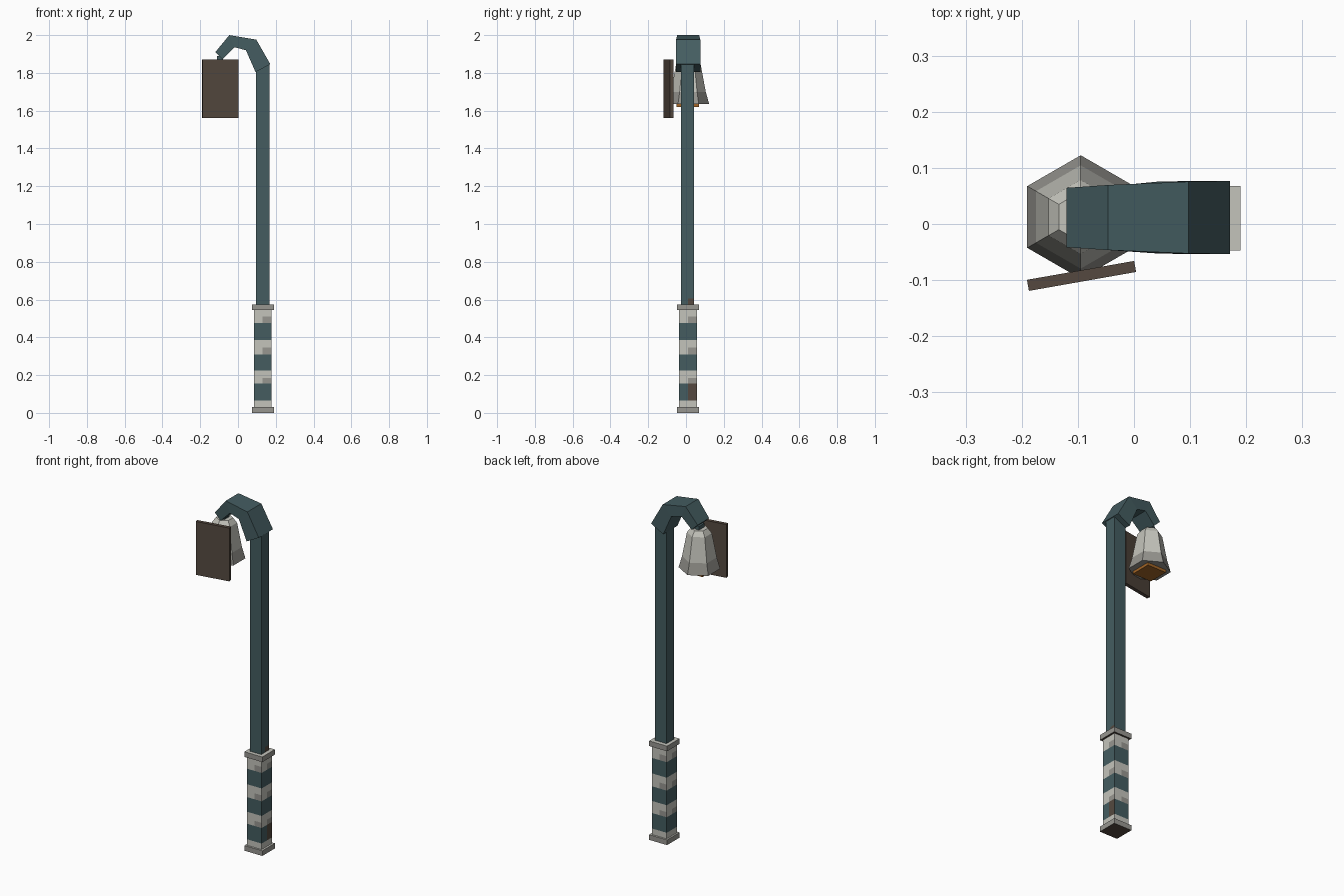
import bpy, bmesh, math
from mathutils import Vector, Matrix

old = bpy.data.objects.get("Cube")
if old:
    bpy.data.objects.remove(old, do_unlink=True)


def material(name, rgb):
    m = bpy.data.materials.new(name)
    m.use_nodes = True
    m.diffuse_color = (*rgb, 1)
    m.node_tree.nodes["Principled BSDF"].inputs["Base Color"].default_value = (*rgb, 1)
    return m


TEAL = material("dark_teal", (0.058, 0.108, 0.118))
LIGHT = material("light_grey", (0.55, 0.55, 0.50))
GREY = material("stone_grey", (0.31, 0.305, 0.28))
BROWN = material("dark_brown", (0.09, 0.066, 0.05))
AMBER = material("amber", (0.36, 0.13, 0.02))


def finish(name, bm, mats, rule=None):
    """Turn a bmesh into an object and colour its faces by a rule."""
    bmesh.ops.recalc_face_normals(bm, faces=bm.faces[:])
    if rule:
        for f in bm.faces:
            f.material_index = mats.index(rule(f.calc_center_median(), f.normal))
    me = bpy.data.meshes.new(name)
    bm.to_mesh(me)
    bm.free()
    for m in mats:
        me.materials.append(m)
    ob = bpy.data.objects.new(name, me)
    bpy.context.scene.collection.objects.link(ob)
    return ob


def box_mesh(center, size, turn=0, cuts=()):
    bm = bmesh.new()
    bmesh.ops.create_cube(bm, size=1)
    mat = (Matrix.Translation(center) @ Matrix.Rotation(turn, 4, 'Z')
           @ Matrix.Diagonal((*size, 1)))
    bmesh.ops.transform(bm, matrix=mat, verts=bm.verts[:])
    for point, normal in cuts:
        bmesh.ops.bisect_plane(bm, geom=bm.verts[:] + bm.edges[:] + bm.faces[:],
                               plane_co=point, plane_no=normal)
    return bm


def loft(rings):
    """Skin a list of closed rings and cap both ends."""
    bm = bmesh.new()
    loops = [[bm.verts.new(p) for p in ring] for ring in rings]
    n = len(loops[0])
    for a, b in zip(loops, loops[1:]):
        for i in range(n):
            j = (i + 1) % n
            bm.faces.new((a[i], a[j], b[j], b[i]))
    bm.faces.new(loops[0])
    bm.faces.new(loops[-1])
    return bm


PX, PY = 0.131, 0.01
UP = Vector((0, 0, 1))
MIDDLE = [((PX, PY, 0), (1, 0, 0)), ((PX, PY, 0), (0, 1, 0))]


def right_half(c, n):
    """True on the half of a side face that lies to its right."""
    return UP.cross(n).dot(c - Vector((PX, PY, c.z))) > 0


# Banded pedestal
band_edges = [0.065, 0.155, 0.225, 0.31, 0.385, 0.475]
chips = [0.185, 0.345, 0.51]


def pedestal_colour(c, n):
    band = sum(c.z > e for e in band_edges)
    if band % 2:
        return BROWN if band == 1 and n.x > 0.5 and right_half(c, n) else TEAL
    chipped = any(e - 0.04 < c.z < e for e in chips)
    return GREY if chipped and right_half(c, n) else LIGHT


level_cuts = [((0, 0, z), UP) for z in band_edges + chips]
finish("pedestal", box_mesh((PX, PY, 0.2875), (0.094, 0.094, 0.53), 0, level_cuts + MIDDLE),
       [TEAL, LIGHT, GREY, BROWN], pedestal_colour)


# Collars at the foot and the top of the pedestal
def collar_colour(c, n):
    if n.z > 0.5:
        return LIGHT
    return BROWN if n.z < -0.5 else GREY


for name, z in (("foot_collar", 0.015), ("upper_collar", 0.56)):
    finish(name, box_mesh((PX + 0.001, PY, z), (0.115, 0.115, 0.03)),
           [LIGHT, GREY, BROWN], collar_colour)

# Long post with a worn patch above the collar
finish("post", box_mesh((0.131, 0.009, 1.2), (0.073, 0.069, 1.288), 0,
                        [((0, 0, 0.605), UP)] + MIDDLE), [TEAL, BROWN],
       lambda c, n: BROWN if c.z < 0.605 and n.x > 0.5 and right_half(c, n) else TEAL)

# Hooked arm: outer point, inner point and half depth of each section
sections = [((0.171, 1.846), (0.093, 1.804), 0.065),
            ((0.097, 1.976), (0.042, 1.92), 0.064),
            ((-0.046, 2.0), (-0.019, 1.936), 0.058),
            ((-0.12, 1.91), (-0.082, 1.873), 0.053)]
arm = [[(p[0], 0.0115 + s * h, p[1]) for p, s in ((o, -1), (o, 1), (i, 1), (i, -1))]
       for o, i, h in sections]
finish("hooked_arm", loft(arm), [TEAL])

# Six-sided lamp shade
LX, LY = -0.095, 0.0125
shade_profile = [(0.11, 1.635), (0.092, 1.70), (0.066, 1.84), (0.045, 1.868)]
angles = [math.radians(30 + 60 * k) for k in range(6)]
shade = [[(LX + r * math.cos(a), LY + r * math.sin(a), z) for a in angles]
         for r, z in shade_profile]
finish("lamp_shade", loft(shade), [LIGHT, GREY],
       lambda c, n: GREY if c.z < 1.69 else LIGHT)

# Hanger and glowing lamp panel
finish("lamp_hanger", box_mesh((LX, LY, 1.874), (0.03, 0.05, 0.03)), [TEAL])
finish("lamp_panel", box_mesh((LX, 0.01, 1.631), (0.12, 0.12, 0.024)), [AMBER])

# Slightly turned hanging board
finish("sign_board", box_mesh((-0.0935, -0.0925, 1.715), (0.194, 0.02, 0.31),
                              math.radians(10)), [BROWN])
